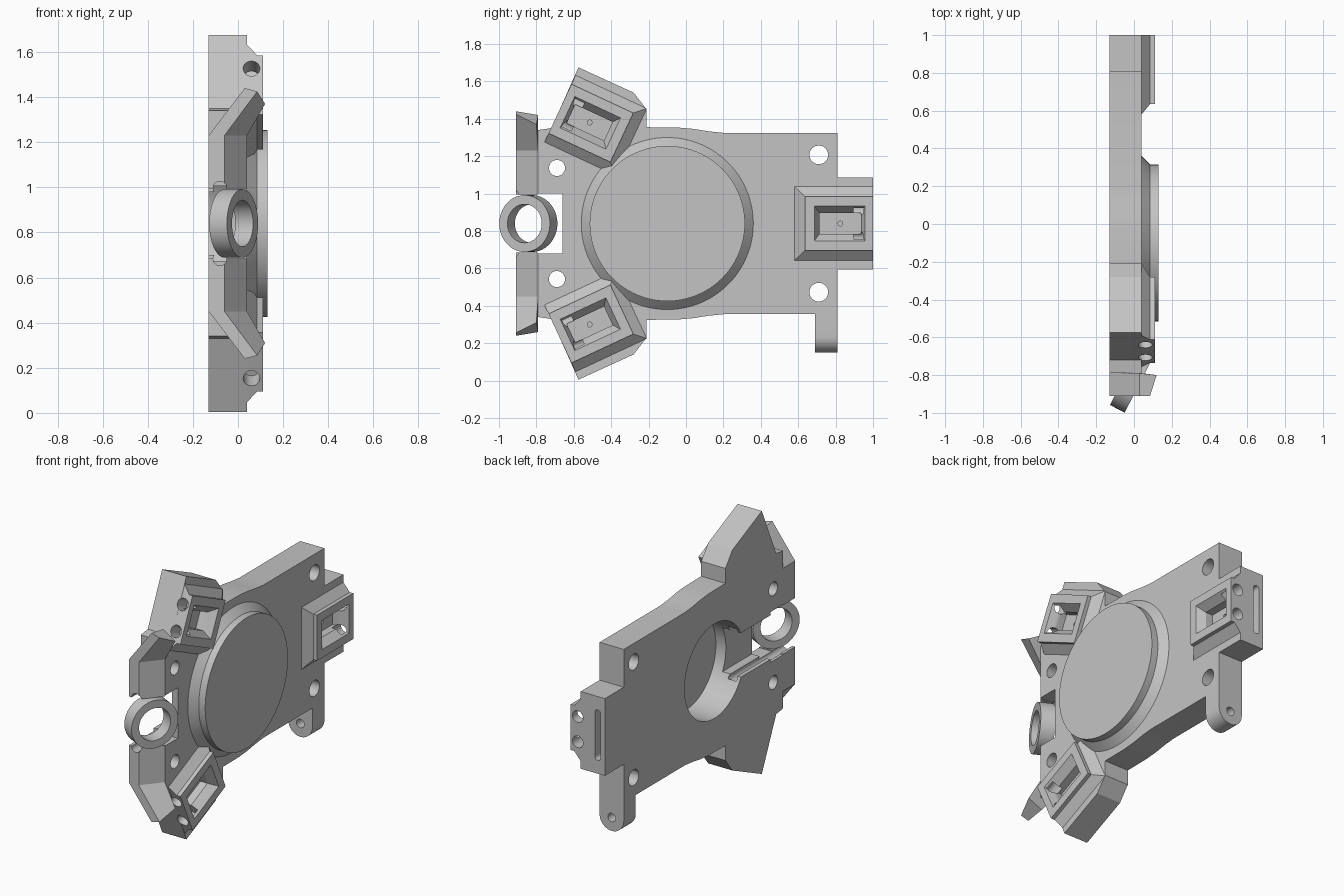
import bpy, bmesh
from math import sin, cos, pi, radians
from mathutils import Matrix, Vector

if "Cube" in bpy.data.objects:
    bpy.data.objects.remove(bpy.data.objects["Cube"], do_unlink=True)

MID = 0.84                      # height of the symmetry plane
BACK, FACE = -0.13, 0.04        # plate thickness range along x

grey = bpy.data.materials.new("plain_grey")
grey.use_nodes = True
grey.diffuse_color = (0.55, 0.55, 0.55, 1)
grey.node_tree.nodes["Principled BSDF"].inputs["Base Color"].default_value = (0.55, 0.55, 0.55, 1)


def loft(name, rings, matrix=None):
    """Closed solid through matching rings of points."""
    bm = bmesh.new()
    loops = [[bm.verts.new(p) for p in ring] for ring in rings]
    n = len(loops[0])
    for a, b in zip(loops, loops[1:]):
        for i in range(n):
            j = (i + 1) % n
            bm.faces.new((a[i], a[j], b[j], b[i]))
    bm.faces.new(loops[0])
    bm.faces.new(loops[-1])
    if matrix:
        bm.transform(matrix)
    bmesh.ops.recalc_face_normals(bm, faces=bm.faces)
    mesh = bpy.data.meshes.new(name)
    bm.to_mesh(mesh)
    bm.free()
    mesh.materials.append(grey)
    obj = bpy.data.objects.new(name, mesh)
    bpy.context.collection.objects.link(obj)
    return obj


def slab(name, outline, x0, x1, matrix=None):
    return loft(name, [[(x, y, z) for y, z in outline] for x in (x0, x1)], matrix)


def rect(u0, u1, v0, v1):
    return [(u0, v0), (u1, v0), (u1, v1), (u0, v1)]


def circle(y, z, r, n=48):
    return [(y + r * cos(2 * pi * i / n), z + r * sin(2 * pi * i / n)) for i in range(n)]


def rod(name, x, z, r, y0, y1, matrix=None):
    """Cylinder along y."""
    return loft(name, [[(a, y, b) for a, b in circle(x, z, r, 24)] for y in (y0, y1)], matrix)


def flip(points):
    return [(y, 2 * MID - z) for y, z in reversed(points)]


def cut(obj, cutters):
    bpy.context.view_layer.objects.active = obj
    for c in cutters:
        mod = obj.modifiers.new("cut", 'BOOLEAN')
        mod.operation, mod.solver, mod.object = 'DIFFERENCE', 'EXACT', c
        bpy.ops.object.modifier_apply(modifier=mod.name)


parts, helpers = [], []

# Main plate outline, upper half then mirrored
upper = [(1, 1.085), (0.81, 1.085), (0.81, 1.325), (0.2, 1.325), (0.12, 1.333), (0.04, 1.346),
         (-0.04, 1.353), (-0.21, 1.355), (-0.21, 1.45), (-0.28, 1.54), (-0.575, 1.675),
         (-0.72, 1.35), (-0.79, 1.34), (-0.79, 1.0), (-0.66, 1.0)]
plate = slab("main_plate", upper + flip(upper), BACK, FACE)
parts.append(plate)

# Round cover with a bevelled foot
cover = loft("round_cover", [[(x, y, z) for y, z in circle(-0.1, MID, r, 96)]
                             for x, r in ((FACE, 0.46), (0.085, 0.415), (0.13, 0.415))])
parts.append(cover)

# Rear bore, wire channel and screw holes
bore = slab("bore_cutter", circle(-0.1, MID, 0.3, 96), -0.3, 0.07)
channel = slab("channel_cutter", rect(-0.72, -0.3, 0.70, 0.98), -0.3, 0.0)
screws = [slab("screw_cutter", circle(y, MID + s * d, r, 32), -0.3, 0.3)
          for y, d, r in ((0.71, 0.367, 0.05), (-0.69, 0.297, 0.043)) for s in (1, -1)]
grooves = [rod("groove_cutter", -0.08, MID + s * 0.157, 0.03, -1.0, -0.35) for s in (1, -1)]
helpers += [bore, channel] + screws + grooves
cut(plate, [bore, channel] + screws + grooves)
cut(cover, [bore])

# Three raised sensor pads with pockets and end holes
for name, y, z, angle in (("rear_pad", 0.825, MID, 0), ("upper_pad", -0.515, 1.38, 155),
                          ("lower_pad", -0.515, 2 * MID - 1.38, -155)):
    place = Matrix.Translation((0, y, z)) @ Matrix.Rotation(radians(angle), 4, 'X')
    base, top = rect(-0.245, 0.175, -0.197, 0.197), rect(-0.19, 0.175, -0.145, 0.145)
    pad = loft(name, [[(x, u, v) for u, v in ring]
                      for x, ring in ((FACE, base), (0.085, top), (0.11, top))], place)
    wide, narrow = rect(-0.145, 0.135, -0.1, 0.1), rect(-0.11, 0.11, -0.055, 0.055)
    pocket = loft("pocket_cutter", [[(x, u, v) for u, v in ring]
                                    for x, ring in ((0.12, wide), (0.06, narrow), (0.01, narrow))], place)
    pin = slab("pin_cutter", circle(0, 0, 0.013, 16), -0.06, 0.05, place)
    holes = [rod("hole_cutter", 0.06, s * 0.08, 0.037, 0.07, 0.3, place) for s in (1, -1)]
    cut(pad, [pocket] + holes)
    cut(plate, [pocket, pin] + holes)
    helpers += [pocket, pin] + holes
    parts.append(pad)

# Slot in the rear tab end
slot = loft("slot_cutter", [[(x, y, z) for x, z in
            [(-0.08 + 0.02 * cos(a), MID + s * 0.14 + 0.02 * sin(a))
             for s, a0 in ((1, 0), (-1, pi)) for a in [a0 + pi * i / 8 for i in range(9)]]]
            for y in (0.9, 1.1)])
cut(plate, [slot])
helpers.append(slot)

# Front lips that bend outward at their ends
for name, s in (("upper_lip", 1), ("lower_lip", -1)):
    def section(points):
        return [(x, y, MID + s * h) for x, y, h in points]
    straight = [(BACK, -0.91), (-0.06, -0.91), (FACE, -0.79), (BACK, -0.79)]
    lip = loft(name, [section([(x, y, h) for x, y in straight]) for h in (0.155, 0.39)] +
               [section([(0.03, -0.91, 0.6), (0.085, -0.91, 0.585),
                         (0.12, -0.8, 0.53), (0.03, -0.79, 0.58)])])
    cut(lip, grooves)
    parts.append(lip)

# Tilted ring in the front notch
tilt = Matrix.Translation((0.02, -0.863, MID)) @ Matrix.Rotation(radians(-27), 4, 'Z')
ring = slab("front_ring", circle(0, 0, 0.152, 64), -0.088, 0, tilt)
ring_bore = slab("ring_cutter", circle(0, 0, 0.103, 64), -0.3, 0.3, tilt)
cut(ring, [ring_bore])
parts.append(ring)

# Hinge leg with a rounded end
mx, r = (BACK + FACE) / 2, (FACE - BACK) / 2
leg_outline = [(BACK, 0.36), (FACE, 0.36)] + [(mx + r * cos(a), 0.15 + r - r * sin(a))
                                              for a in [pi * i / 16 for i in range(17)]]
leg = loft("hinge_leg", [[(x, y, z) for x, z in leg_outline] for y in (0.69, 0.81)])
pivot = rod("pivot_cutter", mx, 0.15 + r, 0.027, 0.5, 1.0)
cut(leg, [pivot])
parts.append(leg)

# Remove the cutters and smooth the round walls
for h in helpers + [ring_bore, pivot]:
    bpy.data.objects.remove(h, do_unlink=True)
bpy.ops.object.select_all(action='DESELECT')
for p in parts:
    p.select_set(True)
bpy.context.view_layer.objects.active = plate
bpy.ops.object.shade_smooth_by_angle(angle=radians(25))
